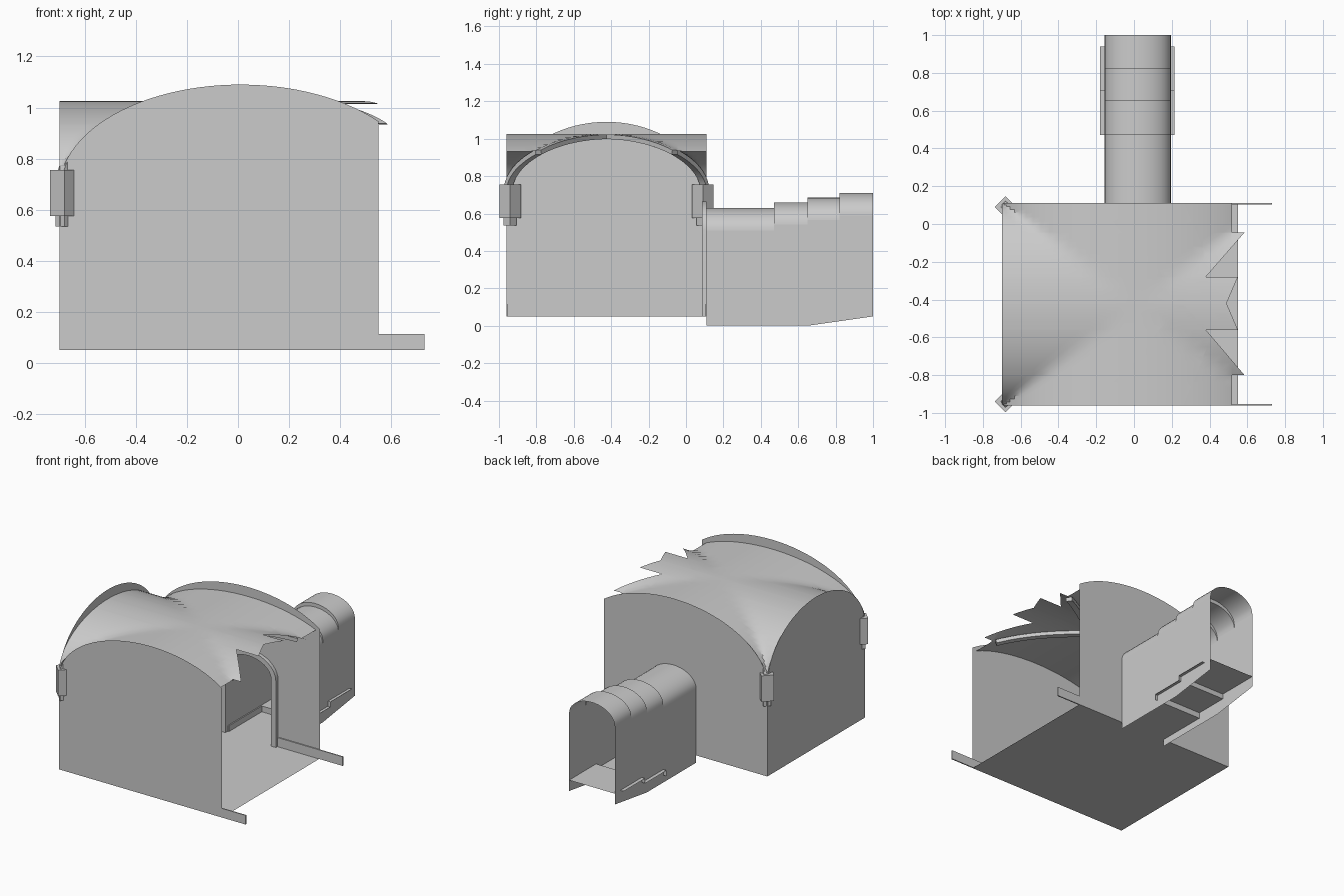
import bpy, bmesh, math
from mathutils import Vector

if "Cube" in bpy.data.objects:
    bpy.data.objects.remove(bpy.data.objects["Cube"])

CX, CY, A, B = 0.01, -0.425, 0.71, 0.535      # vault centre and half spans
LEFT, RIGHT, FRONT, BACK, FLOOR = -0.70, 0.55, -0.96, 0.11, 0.05
DX, DR, SPRING, RISE = 0.02, 0.175, 0.51, 0.12  # doorway and passage arch
H = math.pi / 2


def mesh(name, verts, faces, smooth=False):
    me = bpy.data.meshes.new(name)
    me.from_pydata([tuple(v) for v in verts], [], faces)
    me.update()
    ob = bpy.data.objects.new(name, me)
    bpy.context.collection.objects.link(ob)
    if smooth:
        bpy.ops.object.select_all(action='DESELECT')
        ob.select_set(True)
        bpy.context.view_layer.objects.active = ob
        bpy.ops.object.shade_smooth_by_angle(angle=math.radians(30))
    return ob


def loft(name, rings, closed=False, smooth=False):
    n = len(rings[0])
    verts = [v for r in rings for v in r]
    faces = [(i * n + j, i * n + (j + 1) % n, (i + 1) * n + (j + 1) % n, (i + 1) * n + j)
             for i in range(len(rings) - 1) for j in range(n if closed else n - 1)]
    if closed:
        faces += [tuple(range(n))[::-1], tuple(range(len(verts) - n, len(verts)))]
    return mesh(name, verts, faces, smooth)


def polygon(name, pts):
    return mesh(name, pts, [tuple(range(len(pts)))])


def box(name, x0, x1, y0, y1, z0, z1):
    return loft(name, [[(x0, y0, z), (x1, y0, z), (x1, y1, z), (x0, y1, z)] for z in (z0, z1)], True)


def span(a, b, n):
    return [a + (b - a) * i / n for i in range(n + 1)]


def door_arch(grow=0.0, dz=0.0, n=20):
    return [(DX - (DR + grow) * math.cos(t), SPRING + dz + (RISE + grow) * math.sin(t))
            for t in span(0, math.pi, n)]


# room floor and arched walls, which rise above the vault
polygon("room_floor", [(LEFT, FRONT, FLOOR), (RIGHT, FRONT, FLOOR), (RIGHT, BACK, FLOOR), (LEFT, BACK, FLOOR)])
wall_top = lambda t: 0.68 + 0.41 * math.cos(t)
t_right = math.asin((RIGHT - CX) / A)
long_arch = [(CX + A * math.sin(t), wall_top(t)) for t in span(t_right, -H, 40)]
outline = [(RIGHT, FLOOR)] + long_arch + [(LEFT, FLOOR)]
polygon("front_wall", [(x, FRONT, z) for x, z in outline])
doorway = [(DX - DR, FLOOR)] + door_arch() + [(DX + DR, FLOOR)]
polygon("back_wall", [(x, BACK, z) for x, z in outline + doorway])
polygon("left_wall", [(LEFT, FRONT, FLOOR)] +
        [(LEFT, CY + B * math.sin(t), wall_top(t)) for t in span(-H, H, 40)] + [(LEFT, BACK, FLOOR)])

# groin vault, broken off in a jagged edge on the right
ts = span(-H, H, 36)
vault = loft("groin_vault", [[(CX + A * math.sin(t), CY + B * math.sin(s),
                               0.72 + 0.305 * max(math.cos(t), math.cos(s))) for s in ts] for t in ts])
pieces = [(-0.97, .52, -.80, .52), (-.80, .585, -.56, .38), (-.56, .55, -.42, .49),
          (-.42, .49, -.28, .55), (-.28, .38, -.045, .585), (-.045, .52, .12, .52)]
bm = bmesh.new()
bm.from_mesh(vault.data)
for y0, x0, y1, x1 in pieces:
    for no in ((y1 - y0, x0 - x1, 0), (0, 1, 0)):
        bmesh.ops.bisect_plane(bm, geom=bm.verts[:] + bm.edges[:] + bm.faces[:],
                               plane_co=(x0, y0, 0), plane_no=no, dist=1e-6)
gone = []
for f in bm.faces:
    c = f.calc_center_median()
    for y0, x0, y1, x1 in pieces:
        if y0 <= c.y < y1 and c.x > x0 + (x1 - x0) * (c.y - y0) / (y1 - y0):
            gone.append(f)
bmesh.ops.delete(bm, geom=gone, context='FACES')
bm.to_mesh(vault.data)
bm.free()
bpy.context.view_layer.objects.active = vault
vault.select_set(True)
bpy.ops.object.shade_smooth_by_angle(angle=math.radians(30))

# diagonal ribs under the vault, and the corbels they spring from
for side, label in ((1, "front"), (-1, "back")):
    rings = []
    across = Vector((-side * B, A, 0)).normalized()
    for t in span(-1.455, 0.76, 32):
        s, c = math.sin(t), math.cos(t)
        p = Vector((CX + A * s, CY + side * B * s, 0.72 + 0.305 * c))
        down = Vector((A * c, side * B * c, -0.305 * s)).normalized().cross(across)
        if down.z > 0:
            down = -down
        rings.append([p + across * w + down * d for w, d in
                      ((-.02, .002), (.02, .002), (.02, .027), (-.02, .027))])
    loft(label + "_diagonal_rib", rings, True, True)
    y = CY - side * 0.515
    for part, r, z0, z1 in (("corbel", .057, .575, .755), ("corbel_foot", .035, .535, .575)):
        loft(label + "_" + part, [[(-.68 + r, y, z), (-.68, y + r, z), (-.68 - r, y, z), (-.68, y - r, z)]
                                  for z in (z0, z1)], True)

# skirting boards, two of them running past the broken end
box("front_skirting", LEFT, 0.73, FRONT, FRONT + .008, FLOOR, .113)
box("left_skirting", LEFT, LEFT + .008, FRONT, BACK, FLOOR, .113)
box("back_skirting_left", LEFT, DX - DR - .03, BACK - .008, BACK, FLOOR, .113)
box("back_skirting_right", DX + DR + .03, 0.73, BACK - .008, BACK, FLOOR, .113)

# door frame
inner, outer = [[(DX - DR - g, FLOOR)] + door_arch(g) + [(DX + DR + g, FLOOR)] for g in (0, .035)]
loft("door_frame", [[(a, .085, b), (c, .085, d), (c, BACK, d), (a, BACK, b)]
                    for (a, b), (c, d) in zip(inner, outer)], True, True)

# passage: stepped barrel vault and side walls
steps = [(BACK, .47, 0), (.47, .65, .03), (.65, .82, .055), (.82, 1.0, .08)]
loft("passage_vault", [[(x, y, z) for x, z in door_arch(0, dz)] for y0, y1, dz in steps for y in (y0, y1)],
     smooth=True)
side_top = [(y, SPRING + dz) for y0, y1, dz in steps for y in (y0, y1)]
for x, label in ((DX - DR, "left"), (DX + DR, "right")):
    polygon("passage_%s_wall" % label,
            [(x, y, z) for y, z in side_top + [(1.0, .05), (.65, 0), (BACK, 0)]])
    inside = x + (.008 if x < DX else -.008)
    box("passage_%s_skirting" % label, min(x, inside), max(x, inside), BACK, .47, FLOOR, .09)

# passage floor and steps, the treads poking through the walls
for name, x0, x1, path in (
        ("passage_floor", DX - DR, DX + DR, [(BACK, FLOOR), (.47, FLOOR)]),
        ("passage_steps", -.18, .215, [(.47, FLOOR), (.47, .09), (.705, .09), (.705, .125), (.94, .125)]),
        ("passage_landing", DX - DR, DX + DR, [(.94, .125), (1.0, .125)])):
    loft(name, [[(x0, y, z), (x1, y, z)] for y, z in path])
